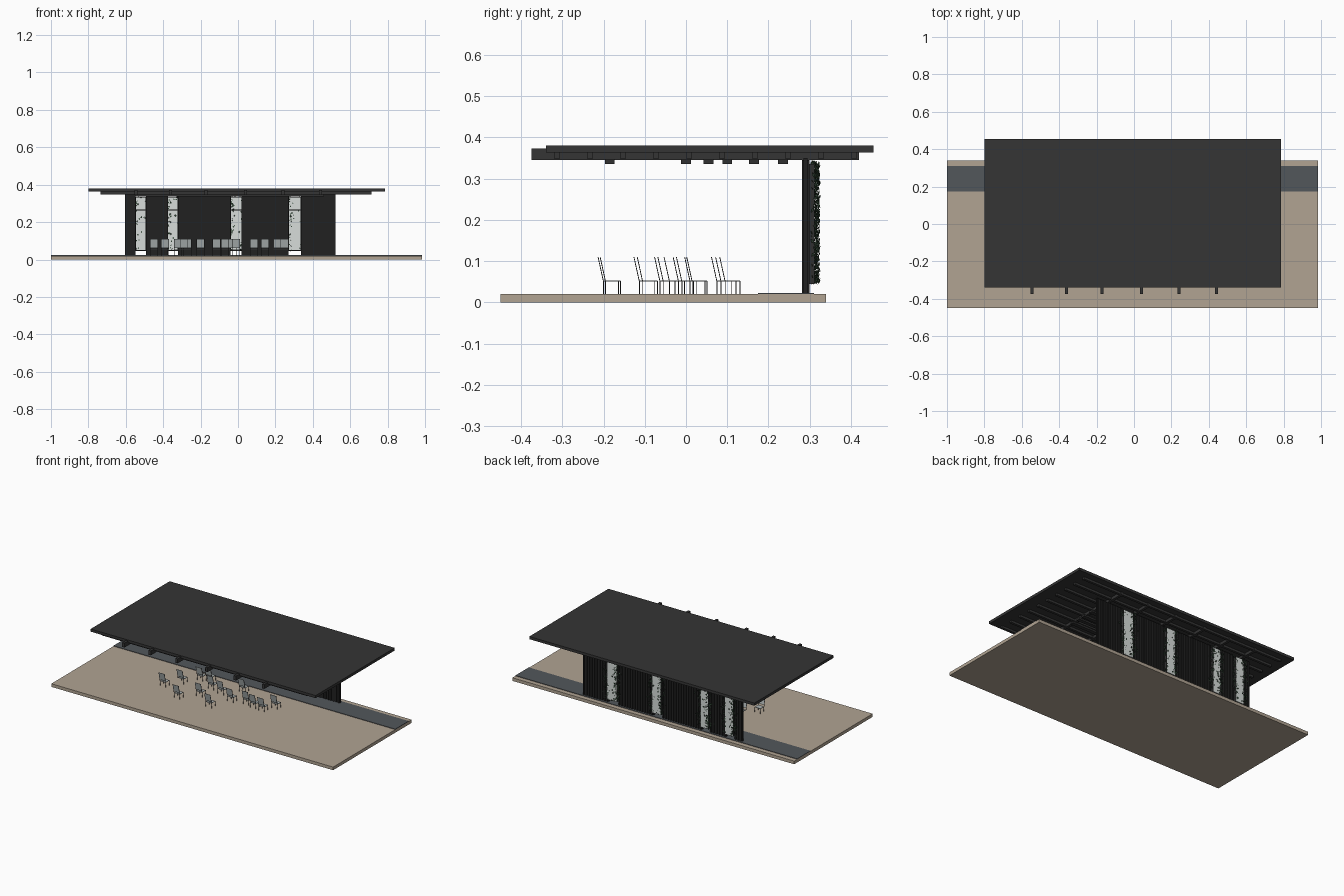
import bpy, bmesh, random
from mathutils import Vector, Matrix, Euler

random.seed(4)
if "Cube" in bpy.data.objects:
    bpy.data.objects.remove(bpy.data.objects["Cube"])


def material(name, r, g, b):
    m = bpy.data.materials.new(name)
    m.use_nodes = True
    m.diffuse_color = (r, g, b, 1)
    m.node_tree.nodes["Principled BSDF"].inputs["Base Color"].default_value = (r, g, b, 1)
    return m


PAVING = material("sand paving", 0.44, 0.37, 0.29)
PATH = material("slate path", 0.085, 0.095, 0.105)
ROOF = material("charcoal roof", 0.035, 0.035, 0.035)
WALL = material("black timber", 0.015, 0.015, 0.015)
PANEL = material("pale panel", 0.68, 0.72, 0.70)
SEAT = material("grey seat", 0.42, 0.46, 0.46)
METAL = material("dark metal", 0.03, 0.03, 0.03)
LEAF = material("ivy green", 0.03, 0.06, 0.035)


def add_box(bm, x0, x1, y0, y1, z0, z1):
    size = Matrix.Diagonal((x1 - x0, y1 - y0, z1 - z0, 1))
    place = Matrix.Translation(((x0 + x1) / 2, (y0 + y1) / 2, (z0 + z1) / 2))
    return bmesh.ops.create_cube(bm, size=1, matrix=place @ size)["verts"]


def finish(name, bm, *mats):
    mesh = bpy.data.meshes.new(name)
    bm.to_mesh(mesh)
    bm.free()
    for m in mats:
        mesh.materials.append(m)
    ob = bpy.data.objects.new(name, mesh)
    bpy.context.collection.objects.link(ob)
    return ob


def boxes(name, mat, *extents):
    bm = bmesh.new()
    for e in extents:
        add_box(bm, *e)
    return finish(name, bm, mat)


# Ground
boxes("paved_slab", PAVING, (-1, 0.985, -0.45, 0.34, 0, 0.02))
boxes("slate_path", PATH, (-1, 0.985, 0.175, 0.31, 0.019, 0.023))

# Roof deck, rafters running front to back, purlins and rails running sideways
boxes("roof_deck", ROOF, (-0.8, 0.785, -0.34, 0.455, 0.363, 0.38))
boxes("rafters", ROOF, *[(x - 0.008, x + 0.008, -0.375, 0.42, 0.345, 0.373)
                         for x in (-0.545, -0.36, -0.17, 0.04, 0.24, 0.44)])
boxes("purlins", ROOF, *[(-0.735, 0.715, -0.32 + i * 0.08, -0.305 + i * 0.08, 0.349, 0.364)
                         for i in range(10)])
boxes("ceiling_rails", METAL, *[(-0.55, 0.46, y - 0.012, y + 0.012, 0.336, 0.347)
                                for y in (-0.185, 0, 0.055, 0.1, 0.165, 0.235)])

# Wall: segments between the openings, clad with vertical battens
WALL_LEFT, WALL_RIGHT = -0.605, 0.52
OPENINGS = [(-0.548, -0.492), (-0.375, -0.322), (-0.04, 0.02), (0.27, 0.337)]
edges = [WALL_LEFT] + [v for o in OPENINGS for v in o] + [WALL_RIGHT]
wall, battens = bmesh.new(), bmesh.new()
for a, b in zip(edges[::2], edges[1::2]):
    add_box(wall, a, b, 0.285, 0.295, 0.02, 0.35)
    count = max(2, round((b - a) / 0.018))
    for i in range(count):
        x = a + (i + 0.5) * (b - a) / count
        add_box(battens, x - 0.004, x + 0.004, 0.281, 0.3, 0.022, 0.345)
finish("wall_segments", wall, WALL)
finish("wall_battens", battens, WALL)

# Openings: pale panel, slim frame and ivy climbing both sides
panels, frames, ivy = bmesh.new(), bmesh.new(), bmesh.new()
for a, b in OPENINGS:
    add_box(panels, a, b, 0.309, 0.312, 0.045, 0.335)
    for z in (0.048, 0.265, 0.333):
        add_box(frames, a, b, 0.298, 0.303, z - 0.002, z + 0.002)
    for x in (a, b):
        add_box(frames, x - 0.002, x + 0.002, 0.296, 0.312, 0.045, 0.335)
    for i in range(230):
        side = random.choice((a - 0.008, b + 0.008, a + 0.006))
        centre = Vector((random.gauss(side, 0.011), random.uniform(0.304, 0.323),
                         random.uniform(0.048, 0.34)))
        turn = Euler([random.uniform(-0.7, 0.7) for _ in range(3)]).to_matrix()
        s = random.uniform(0.004, 0.008)
        corners = [(0, 0, -s), (s * 0.7, 0, 0), (0, 0, s), (-s * 0.7, 0, 0)]
        ivy.faces.new([ivy.verts.new(centre + turn @ Vector(c)) for c in corners])
finish("opening_panels", panels, PANEL)
finish("opening_frames", frames, METAL)
finish("climbing_ivy", ivy, LEAF)


# Chairs facing the wall: thin legs, flat seat, leaning back
def chair(index, x, y):
    bm = bmesh.new()
    w, d = 0.02, 0.036
    for sx in (-w, w):
        for ly in (0, d):
            add_box(bm, x + sx - 0.001, x + sx + 0.001, y + ly - 0.001, y + ly + 0.001, 0.02, 0.052)
        post = add_box(bm, x + sx - 0.001, x + sx + 0.001, y - 0.001, y + 0.001, 0.05, 0.11)
        lean(post, y)
    metal_count = len(bm.faces)
    add_box(bm, x - w, x + w, y, y + d, 0.05, 0.053)
    lean(add_box(bm, x - w, x + w, y - 0.001, y + 0.001, 0.062, 0.11), y)
    bm.faces.ensure_lookup_table()
    for f in bm.faces[metal_count:]:
        f.material_index = 1
    finish(f"chair_{index}", bm, METAL, SEAT)


def lean(verts, y):
    for v in verts:
        v.co.y -= (v.co.z - 0.05) * 0.22


CHAIRS = [(-0.45, -0.113), (-0.39, -0.018), (-0.29, -0.2), (-0.2, -0.105), (-0.32, 0.075),
          (-0.2, 0.015), (-0.07, -0.195), (-0.01, -0.063), (-0.115, -0.01), (-0.03, 0.085),
          (0.085, -0.04), (0.145, -0.055), (0.21, -0.063), (0.25, 0.01), (-0.27, 0.095)]
for i, (x, y) in enumerate(CHAIRS):
    chair(i + 1, x, y)
